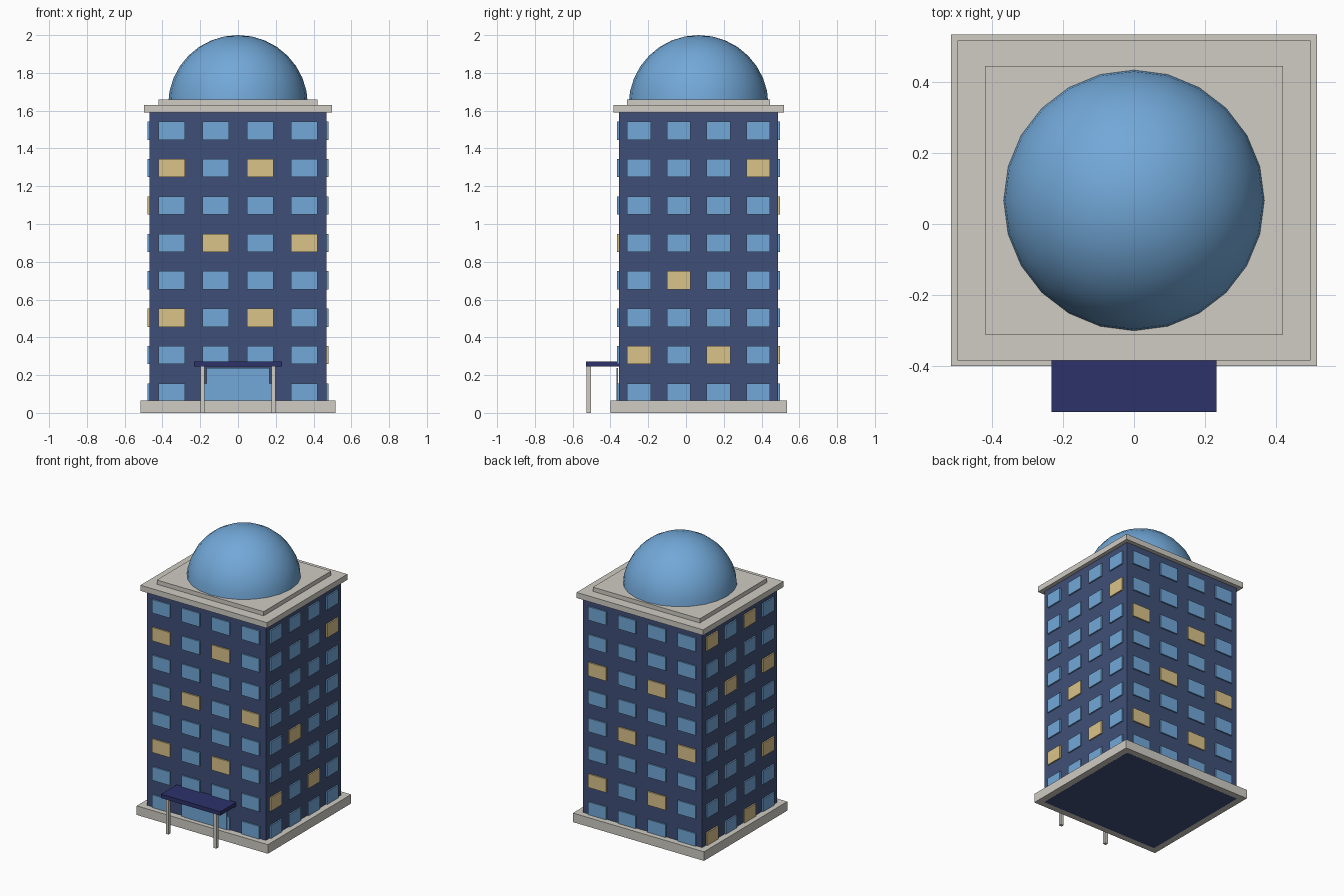
import bpy, bmesh, math
from mathutils import Matrix, Vector

if "Cube" in bpy.data.objects:
    bpy.data.objects.remove(bpy.data.objects["Cube"])


def srgb(r, g, b):
    def lin(c):
        c /= 255
        return c / 12.92 if c <= 0.04045 else ((c + 0.055) / 1.055) ** 2.4
    return (lin(r), lin(g), lin(b), 1)


def material(name, rgb):
    m = bpy.data.materials.new(name)
    m.diffuse_color = srgb(*rgb)
    m.use_nodes = True
    m.node_tree.nodes["Principled BSDF"].inputs["Base Color"].default_value = m.diffuse_color
    return m


NAVY = material("navy wall", (63, 79, 119))
GLASS = material("blue glass", (114, 168, 216))
LIT = material("lit window", (218, 196, 138))
STONE = material("pale stone", (207, 204, 196))
CANOPY = material("dark blue canopy", (45, 50, 106))


def finish(name, bm, mats):
    me = bpy.data.meshes.new(name)
    bm.to_mesh(me)
    bm.free()
    for m in mats:
        me.materials.append(m)
    ob = bpy.data.objects.new(name, me)
    bpy.context.collection.objects.link(ob)
    return ob


def add_box(bm, lo, hi, mat=0):
    lo, hi = Vector(lo), Vector(hi)
    mtx = Matrix.Translation((lo + hi) / 2) @ Matrix.Diagonal((*(hi - lo), 1))
    verts = bmesh.ops.create_cube(bm, size=1, matrix=mtx)["verts"]
    for f in {f for v in verts for f in v.link_faces}:
        f.material_index = mat
    return verts


def box(name, lo, hi, mat):
    bm = bmesh.new()
    add_box(bm, lo, hi)
    return finish(name, bm, [mat])


CY = 0.0665            # the tower sits behind the canopy
HX, HY = 0.468, 0.421  # tower half sizes


def slab(name, hx, hy, z0, z1, mat):
    return box(name, (-hx, CY - hy, z0), (hx, CY + hy, z1), mat)


# tower, plinth and stepped roof
slab("tower", HX, HY, 0, 1.6, NAVY)
slab("plinth", 0.515, 0.467, 0.0006, 0.065, STONE)
slab("roof_slab", 0.497, 0.451, 1.59, 1.63, STONE)
slab("roof_step", 0.42, 0.378, 1.63, 1.66, STONE)

# glass dome: upper half of a sphere
bm = bmesh.new()
bmesh.ops.create_uvsphere(bm, u_segments=24, v_segments=16, radius=0.37,
                          matrix=Matrix.Translation((0, CY, 1.63)))
bmesh.ops.delete(bm, geom=[v for v in bm.verts if v.co.z < 1.629], context="VERTS")
for f in bm.faces:
    f.smooth = True
finish("dome", bm, [GLASS])

# windows: 8 floors of 4 on each side, lit ones given as (floor, column from the left)
SIDES = {
    "front": (0, HX, HY, {(6, 0), (6, 2), (4, 1), (4, 3), (2, 0), (2, 2)}),
    "right": (90, HY, HX, {(6, 3), (3, 1), (1, 0), (1, 2)}),
    "back": (180, HX, HY, {(5, 0), (5, 2), (3, 1), (3, 3), (1, 0), (1, 2)}),
    "left": (270, HY, HX, {(7, 0), (7, 2), (5, 1), (5, 3), (2, 3), (0, 0), (0, 2)}),
}
for side, (angle, half, depth, lit) in SIDES.items():
    bm = bmesh.new()
    w = half * 0.15
    for floor in range(8):
        for col in range(4):
            x = (col - 1.5) * half / 2
            z = 0.108 + 0.198 * floor
            add_box(bm, (x - w, -depth - 0.0098, z - 0.048),
                    (x + w, -depth, z + 0.048), int((floor, col) in lit))
    bm.transform(Matrix.Translation((0, CY, 0)) @ Matrix.Rotation(math.radians(angle), 4, "Z"))
    finish(side + "_windows", bm, [GLASS, LIT])

# entrance: glass door, canopy and two posts
FRONT = CY - HY
box("door", (-0.167, FRONT - 0.014, 0.03), (0.167, FRONT - 0.005, 0.237), GLASS)
box("canopy", (-0.233, -0.53, 0.245), (0.233, FRONT + 0.01, 0.273), CANOPY)
for name, x in (("left_post", -0.188), ("right_post", 0.188)):
    box(name, (x - 0.011, -0.526, 0), (x + 0.011, -0.504, 0.247), STONE)
